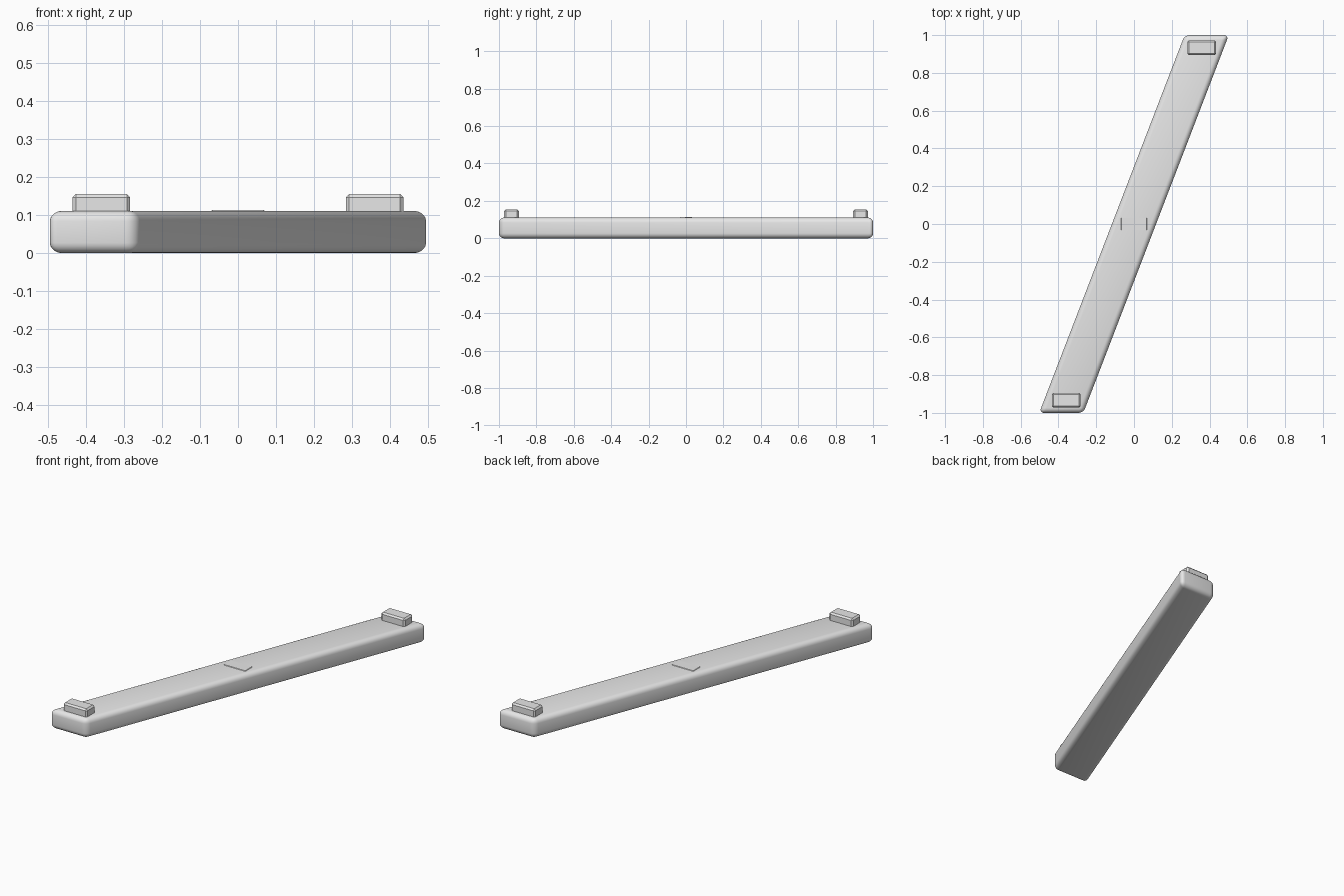
import bpy, bmesh
from mathutils import Matrix

cube = bpy.data.objects.get("Cube")
if cube:
    bpy.data.objects.remove(cube, do_unlink=True)

GREY = (0.8, 0.8, 0.8, 1)
SLANT = 0.385  # sideways drift per unit of length
BAR_TOP = 0.111

grey = bpy.data.materials.new("light grey")
grey.use_nodes = True
grey.diffuse_color = GREY
grey.node_tree.nodes["Principled BSDF"].inputs["Base Color"].default_value = GREY


def block(name, size, centre, bevel, segments, slant=0):
    """Bevelled box, optionally slanted in plan."""
    bm = bmesh.new()
    bmesh.ops.create_cube(bm, size=1)
    bmesh.ops.scale(bm, vec=size, verts=bm.verts)
    for v in bm.verts:
        v.co.x += slant * v.co.y
    bmesh.ops.bevel(bm, geom=bm.edges[:], offset=bevel, segments=segments,
                    profile=0.5, affect='EDGES', clamp_overlap=True)
    bmesh.ops.transform(bm, matrix=Matrix.Translation(centre), verts=bm.verts)
    mesh = bpy.data.meshes.new(name)
    bm.to_mesh(mesh)
    bm.free()
    mesh.materials.append(grey)
    obj = bpy.data.objects.new(name, mesh)
    bpy.context.collection.objects.link(obj)
    return obj


# Long slanted bar with rounded edges
bar = block("slanted_bar", (0.234, 2, BAR_TOP), (0, 0, BAR_TOP / 2), 0.027, 5, SLANT)
bpy.context.view_layer.objects.active = bar
bar.select_set(True)
bpy.ops.object.shade_smooth_by_angle(angle=0.6)
bar.select_set(False)

# Chamfered pads: one raised at each end, one almost flush in the middle
for name, y, top in (("front_pad", -0.933, 0.155),
                     ("middle_pad", 0, 0.1135),
                     ("back_pad", 0.933, 0.155)):
    block(name, (0.152, 0.079, 0.06), (SLANT * y, y, top - 0.03), 0.009, 1)
